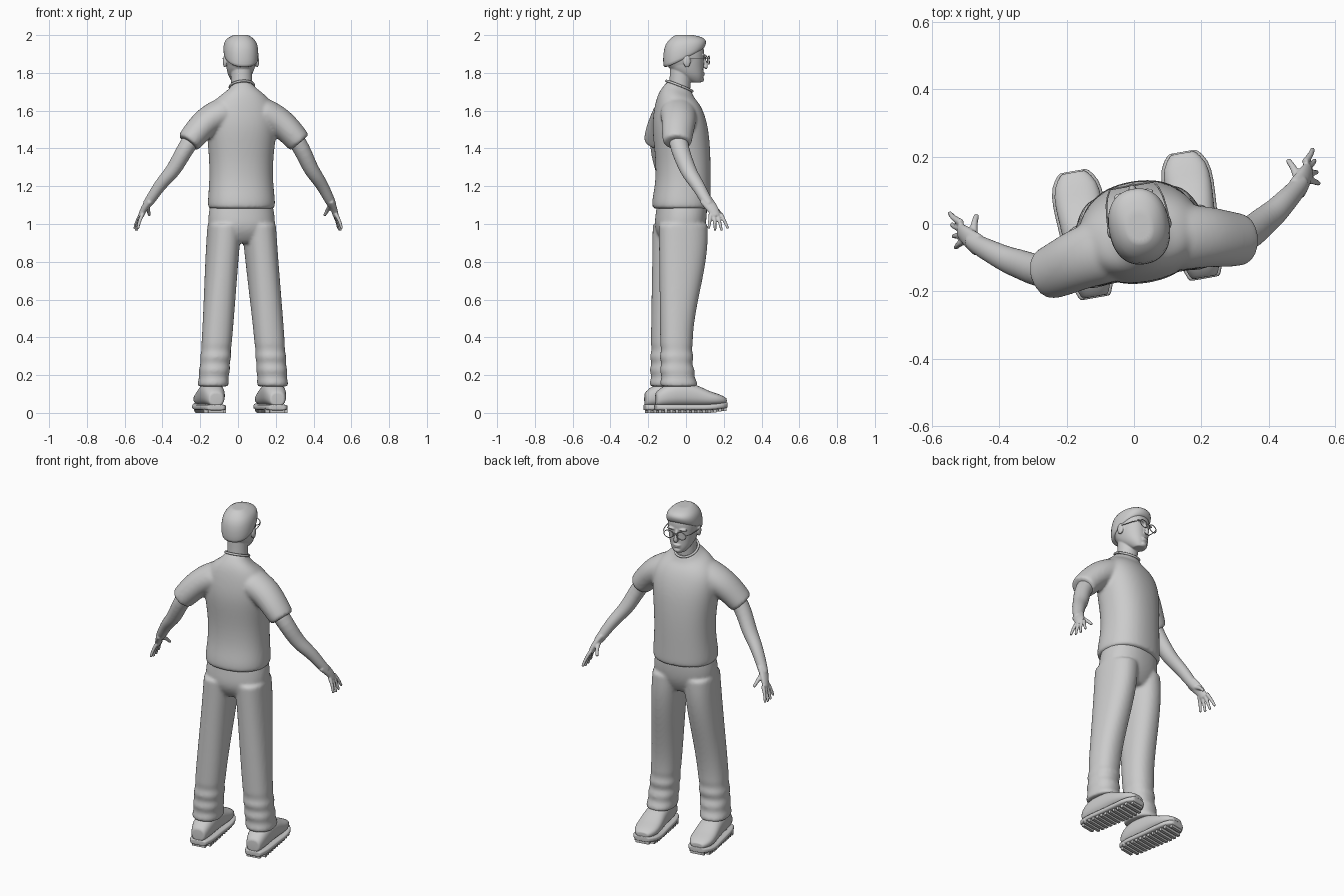
import bpy, bmesh
from math import cos, sin, pi, radians
from mathutils import Matrix, Vector

cube = bpy.data.objects.get("Cube")
if cube:
    bpy.data.objects.remove(cube)

grey = (0.6, 0.6, 0.6, 1)
clay = bpy.data.materials.new("light_grey")
clay.use_nodes = True
clay.diffuse_color = grey
clay.node_tree.nodes["Principled BSDF"].inputs["Base Color"].default_value = grey

# The figure stands turned a little about the vertical axis
STANCE = Matrix.Translation((0.014, 0, 0)) @ Matrix.Rotation(radians(10), 4, 'Z')
X, Y, Z = Matrix.Identity(3)
SIDES = {"left": 1, "right": -1}


def loft(bm, rings, sides=20, power=1.0):
    """Skin closed rings given as (centre, half axis u, half axis v), with firm ends."""
    def bend(t):
        return abs(t) ** power * (1 if t > 0 else -1)

    def lid(ring):
        centre, u, v = ring
        return centre, u * 0.9, v * 0.9

    angles = [2 * pi * (i + 0.5) / sides for i in range(sides)]
    loops = []
    for centre, u, v in [lid(rings[0]), *rings, lid(rings[-1])]:
        loops.append([bm.verts.new(centre + u * bend(cos(a)) + v * bend(sin(a))) for a in angles])
    for low, high in zip(loops, loops[1:]):
        for i in range(sides):
            j = (i + 1) % sides
            bm.faces.new((low[i], low[j], high[j], high[i]))
    bm.faces.new(loops[0])
    bm.faces.new(loops[-1])


def column(bm, rows, axis=lambda z: 0):
    """Upright loft; rows are (z, half width, back y, front y, optional slope)."""
    rings = []
    for z, width, back, front, *slope in rows:
        depth = (front - back) / 2
        tilt = slope[0] if slope else 0
        rings.append((Vector((axis(z), back + depth, z)), X * width, (Y + Z * tilt) * depth))
    loft(bm, rings, power=0.88)


def tube(bm, points, start, end, flat=1.0, sides=12, ref=Y):
    """Loft along a path, tapering from start to end radius, widened by flat along ref."""
    path = [Vector(p) for p in points]
    last = len(path) - 1
    rings = []
    for i, p in enumerate(path):
        along = path[min(i + 1, last)] - path[max(i - 1, 0)]
        v = along.cross(ref).normalized()
        u = v.cross(along).normalized()
        radius = start + (end - start) * i / last
        rings.append((p, u * radius * flat, v * radius))
    loft(bm, rings, sides)


def circle(centre, rx, u, ry, v, steps=24):
    turns = [2 * pi * i / steps for i in range(steps + 1)]
    return [Vector(centre) + u * rx * cos(a) + v * ry * sin(a) for a in turns]


def ball(bm, centre, size):
    place = Matrix.Translation(centre) @ Matrix.Diagonal((*size, 1))
    bmesh.ops.create_uvsphere(bm, u_segments=20, v_segments=12, radius=1, matrix=place)


def flip(points, s):
    return [(s * x, y, z) for x, y, z in points]


def finish(name, bm, voxel=0, blend=4, smooth=True):
    """Turn the mesh into an object; voxel fuses overlapping pieces into one skin."""
    bmesh.ops.recalc_face_normals(bm, faces=bm.faces)
    bm.transform(STANCE)
    mesh = bpy.data.meshes.new(name)
    bm.to_mesh(mesh)
    bm.free()
    mesh.materials.append(clay)
    mesh.polygons.foreach_set("use_smooth", [smooth] * len(mesh.polygons))
    ob = bpy.data.objects.new(name, mesh)
    bpy.context.collection.objects.link(ob)
    if smooth:
        rounding = ob.modifiers.new("round", 'SUBSURF')
        rounding.levels = rounding.render_levels = 2 if voxel else 1
    if voxel:
        fuse = ob.modifiers.new("fuse", 'REMESH')
        fuse.mode, fuse.voxel_size, fuse.use_smooth_shade = 'VOXEL', voxel, True
        relax = ob.modifiers.new("relax", 'SMOOTH')
        relax.factor, relax.iterations = 0.5, blend


# Shirt: body with a sloping neckline, plus two short sleeves
bm = bmesh.new()
column(bm, [(1.08, .18, -.18, .13), (1.13, .18, -.18, .13), (1.22, .17, -.16, .13),
            (1.35, .17, -.16, .13), (1.5, .19, -.18, .12), (1.6, .19, -.17, .09),
            (1.67, .14, -.15, .06, -.2), (1.7, .08, -.12, .04, -.4), (1.73, .06, -.1, .03, -.4)])
for s in SIDES.values():
    tube(bm, flip([(.1, -.06, 1.59), (.19, -.07, 1.55), (.25, -.09, 1.49), (.3, -.1, 1.43)], s),
         .085, .066, flat=1.18, sides=20)
finish("shirt", bm, voxel=.009, blend=8)

# Neckline rib
bm = bmesh.new()
rib = circle((0, -.036, 1.73), .064, X, .07, Y - Z * .4)
tube(bm, rib, .007, .007, sides=8, ref=Z)
finish("collar", bm)


def trouser_row(z):
    """The leg front sweeps back below the thigh; the shin creases near the hem."""
    t = min(max((z - .35) / .6, 0), 1)
    crease = .006 * sin(z * 90) if z < .36 else 0
    cuff = max(0, .25 - z) * .2
    return z, .08 + crease / 2 + t * .008, -.163 - crease, .01 + .09 * t * t * (3 - 2 * t) + crease + cuff


# Trousers: hips and two loose legs with creased hems
bm = bmesh.new()
column(bm, [(1.13, .16, -.15, .11), (1.05, .18, -.16, .11), (.97, .18, -.17, .1), (.9, .14, -.12, .06)])
for s in SIDES.values():
    column(bm, [trouser_row(.14 + i * .02) for i in range(44)], axis=lambda z: s * (.172 - .08 * z))
finish("trousers", bm, voxel=.009, blend=5)

# Arms and hands
for side, s in SIDES.items():
    bm = bmesh.new()
    tube(bm, flip([(.2, -.08, 1.54), (.3, -.1, 1.43), (.36, -.06, 1.3), (.4, -.04, 1.25),
                   (.44, -.01, 1.2), (.48, .02, 1.13), (.5, .04, 1.1)], s), .052, .024, flat=1.1)
    tube(bm, flip([(.48, .02, 1.13), (.5, .04, 1.1), (.515, .06, 1.07), (.525, .07, 1.04)], s),
         .022, .015, flat=1.75)
    for i in range(4):
        # Fingers fan out, the middle two reaching lowest
        root = Vector((.518, .095 - .018 * i, 1.055))
        tip = root + Vector((.03, .035 - .017 * i, -.095 + .01 * abs(i - 1.5)))
        knuckle = root.lerp(tip, .5) + X * .006
        tube(bm, flip([root, knuckle, tip], s), .012, .008, sides=8)
    thumb = [(.49, .04, 1.1), (.485, .08, 1.08), (.47, .11, 1.045)]
    tube(bm, flip(thumb, s), .015, .009, sides=8)
    finish(side + "_arm", bm, voxel=.0045, blend=3)

# Head: neck, jaw, cranium and features
bm = bmesh.new()
tube(bm, [(0, -.04, 1.66), (0, -.03, 1.76), (0, -.03, 1.85)], .058, .056, sides=20)
column(bm, [(1.75, .035, .02, .085), (1.78, .06, -.04, .094), (1.82, .074, -.09, .092),
            (1.87, .083, -.1, .094), (1.92, .087, -.11, .098), (1.95, .08, -.1, .09)])
ball(bm, (0, -.01, 1.89), (.088, .107, .1))
tube(bm, [(0, .09, 1.89), (0, .102, 1.86), (0, .11, 1.835), (0, .1, 1.826)], .008, .014, sides=10)
ball(bm, (0, .092, 1.798), (.022, .009, .005))
ball(bm, (0, .09, 1.788), (.02, .009, .006))
ball(bm, (0, .084, 1.765), (.02, .013, .014))
for s in SIDES.values():
    ball(bm, (s * .087, -.01, 1.86), (.01, .02, .032))
    ball(bm, (s * .036, .09, 1.893), (.026, .011, .006))
finish("head", bm, voxel=.004, blend=3)

# Short hair cap, higher at the forehead than at the nape
bm = bmesh.new()
column(bm, [(1.88, .09, -.12, .1, .5), (1.91, .093, -.124, .108, .4), (1.95, .09, -.12, .108, .2),
            (1.98, .075, -.1, .09, .1), (2, .04, -.06, .04)])
finish("hair", bm)

# Glasses: two rims, two temples and a bridge
bm = bmesh.new()
wire = .003
for s in SIDES.values():
    tube(bm, circle((s * .038, .116, 1.868), .028, X, .022, Z), wire, wire, sides=6)
    tube(bm, flip([(.066, .115, 1.875), (.088, .08, 1.875), (.092, -.01, 1.875)], s),
         wire, wire, sides=6, ref=Z)
tube(bm, [(-.01, .117, 1.875), (0, .12, 1.877), (.01, .117, 1.875)], wire, wire, sides=6)
finish("glasses", bm)


def toe_lift(y):
    return max(0, y - .1) * .15


# Shoes: rows are (y, half width, top of the upper)
SHOE = [(-.19, .04, .11), (-.14, .06, .155), (-.05, .063, .165), (.02, .066, .155),
        (.09, .072, .115), (.15, .067, .1), (.185, .036, .08)]
for side, s in SIDES.items():
    middle = X * s * .165
    upper, sole, tread = bmesh.new(), bmesh.new(), bmesh.new()
    shoe_rings, sole_rings = [], []
    for y, width, top in SHOE:
        base = .035 + toe_lift(y)
        half = (top - base) / 2
        shoe_rings.append((middle + Y * y + Z * (base + half), X * width, Z * half))
        sole_rings.append((middle + Y * y * 1.02 + Z * (base - .006), X * (width + .007), Z * .016))
    loft(upper, shoe_rings, power=0.8)
    loft(sole, sole_rings, power=0.5)
    # Cross ridges under the sole, narrower at both ends
    for i in range(13):
        y = -.175 + i * .029
        width = .12 if 0 < i < 12 else .08
        place = Matrix.Translation(middle + Y * y + Z * (.013 + toe_lift(y)))
        bmesh.ops.create_cube(tread, size=1, matrix=place @ Matrix.Diagonal((width, .016, .026, 1)))
    finish(side + "_shoe", upper)
    finish(side + "_sole", sole)
    finish(side + "_tread", tread, smooth=False)
